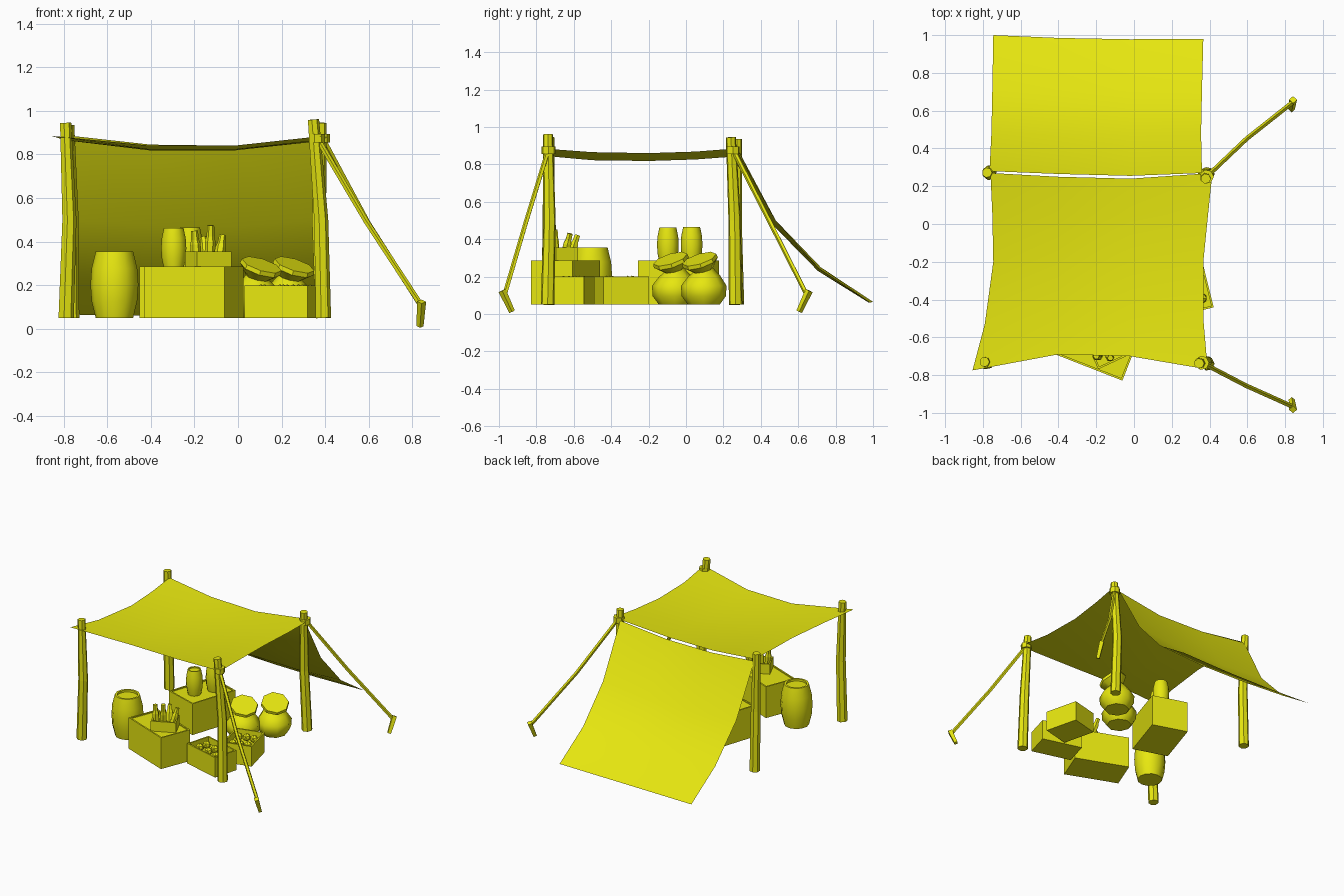
import bpy, bmesh, math, random
from mathutils import Vector, Matrix

if "Cube" in bpy.data.objects:
    bpy.data.objects.remove(bpy.data.objects["Cube"])

random.seed(4)
yellow = bpy.data.materials.new("yellow")
yellow.diffuse_color = (0.8, 0.8, 0.005, 1)
yellow.use_nodes = True
yellow.node_tree.nodes["Principled BSDF"].inputs["Base Color"].default_value = yellow.diffuse_color


def finish(name, bm, smooth=None, normals=True):
    if normals:
        bmesh.ops.recalc_face_normals(bm, faces=bm.faces[:])
    me = bpy.data.meshes.new(name)
    bm.to_mesh(me)
    bm.free()
    ob = bpy.data.objects.new(name, me)
    bpy.context.collection.objects.link(ob)
    me.materials.append(yellow)
    if smooth:
        bpy.ops.object.select_all(action='DESELECT')
        ob.select_set(True)
        bpy.context.view_layer.objects.active = ob
        bpy.ops.object.shade_smooth_by_angle(angle=math.radians(smooth))
    return ob


def tube(name, pts, radii, n=6, rim=0, smooth=None):
    """Rings swept along a path; rim > 0 sinks the last cap."""
    bm = bmesh.new()
    pts = [Vector(p) for p in pts]
    rings = []
    for i, (p, r) in enumerate(zip(pts, radii)):
        d = (pts[min(i + 1, len(pts) - 1)] - pts[max(i - 1, 0)]).normalized()
        q = Vector((0, 0, 1)).rotation_difference(d)
        rings.append([bm.verts.new(p + q @ Vector((r * math.cos(a), r * math.sin(a), 0)))
                      for a in (2 * math.pi * k / n for k in range(n))])
    for a, b in zip(rings, rings[1:]):
        for k in range(n):
            bm.faces.new((a[k], a[(k + 1) % n], b[(k + 1) % n], b[k]))
    bm.faces.new(rings[0][::-1])
    cap = bm.faces.new(rings[-1])
    if rim:
        sink(bm, cap, rim, rim)
    return finish(name, bm, smooth)


def sink(bm, face, wall, depth):
    bm.normal_update()
    n = face.normal.copy()
    bmesh.ops.inset_region(bm, faces=[face], thickness=wall)
    new = bmesh.ops.extrude_discrete_faces(bm, faces=[face])['faces'][0]
    bmesh.ops.translate(bm, verts=new.verts[:], vec=-n * depth)


def crate(name, centre, size, z0, angle, depth):
    """Box with a sunken top."""
    bm = bmesh.new()
    bmesh.ops.create_cube(bm, size=1)
    bmesh.ops.scale(bm, verts=bm.verts[:], vec=size)
    top = max(bm.faces, key=lambda f: f.calc_center_median().z)
    sink(bm, top, 0.015, depth)
    m = Matrix.Translation((*centre, z0 + size[2] / 2)) @ Matrix.Rotation(math.radians(angle), 4, 'Z')
    bmesh.ops.transform(bm, matrix=m, verts=bm.verts[:])
    return finish(name, bm)


def cloth(name, rows):
    bm = bmesh.new()
    grid = [[bm.verts.new(p) for p in row] for row in rows]
    for a, b in zip(grid, grid[1:]):
        for k in range(len(a) - 1):
            bm.faces.new((a[k], a[k + 1], b[k + 1], b[k]))
    return finish(name, bm, 60, normals=False)


def barrel(name, x, y, z, r, h):
    prof = [(0, .78), (.25, .95), (.5, 1), (.75, .95), (1, .78)]
    tube(name, [(x, y, z + t * h) for t, _ in prof], [r * s for _, s in prof], 12, rim=r * .14, smooth=35)


# Bent tent poles
poles = {
    "front_left_pole": [(-.79, -.73, .05), (-.775, -.735, .5), (-.792, -.73, .945)],
    "front_right_pole": [(.39, -.74, .05), (.38, -.73, .5), (.345, -.738, .96)],
    "back_left_pole": [(-.765, .275, .05), (-.765, .265, .5), (-.778, .272, .935)],
    "back_right_pole": [(.39, .265, .05), (.37, .26, .5), (.38, .24, .945)],
}
for name, pts in poles.items():
    tube(name, pts, [.037, .034, .027], 7)

# Roof canopy
cloth("canopy", [
    [(-.855, -.775, .885), (-.4, -.69, .84), (-.02, -.70, .84), (.39, -.77, .885)],
    [(-.79, -.53, .865), (-.4, -.5, .822), (-.02, -.5, .822), (.367, -.5, .865)],
    [(-.745, -.2, .86), (-.4, -.2, .818), (-.02, -.2, .818), (.367, -.2, .86)],
    [(-.75, .05, .868), (-.4, .05, .826), (-.02, .05, .826), (.392, .05, .868)],
    [(-.76, .27, .885), (-.4, .25, .845), (-.02, .24, .84), (.415, .27, .885)],
])

# Sloping back sheet
cloth("back_sheet", [
    [(-.765, .28, .875), (-.4, .265, .835), (-.02, .255, .83), (.36, .27, .875)],
    [(-.755, .48, .50), (-.4, .475, .475), (-.02, .47, .47), (.355, .48, .50)],
    [(-.75, .72, .25), (-.4, .71, .235), (-.02, .705, .23), (.36, .71, .245)],
    [(-.745, 1.0, .065), (-.4, .985, .06), (-.02, .978, .06), (.367, .98, .065)],
])

# Guy ropes with pegs and knots
for side, a, m, b, lean in (
        ("front", (.36, -.735, .88), (.59, -.855, .49), (.835, -.965, .115), -1),
        ("back", (.385, .25, .88), (.595, .45, .49), (.835, .64, .115), 1)):
    tube(side + "_rope", [a, m, b], [.013] * 3, 5)
    tube(side + "_knot", [(a[0], a[1], .855), (a[0], a[1], .895)], [.038] * 2, 7)
    tube(side + "_peg", [(.835, b[1] - lean * .035, .012), (.842, b[1] + lean * .018, .125)],
         [.016, .021], 4)

# Crates
crate("large_crate", (-.2025, -.645), (.397, .24, .235), .05, -21.4, .008)
crate("rear_crate", (-.27, -.04), (.265, .367, .235), .05, -18, .008)
crate("front_fruit_crate", (.2, -.598), (.30, .19, .15), .05, -15.5, .05)
crate("side_fruit_crate", (.29, -.345), (.21, .25, .15), .05, 14, .05)
crate("bottle_tray", (-.137, -.673), (.175, .13, .075), .28, 25, .05)

# Fruit lying in the open crates
for cx, cy, ang, w, d in ((.2, -.598, -15.5, .09, .045), (.29, -.345, 14, .055, .07)):
    rot = Matrix.Rotation(math.radians(ang), 3, 'Z')
    for i in range(6):
        p = rot @ Vector(((i % 3 - 1) * w, (i // 3 * 2 - 1) * d * random.uniform(.6, 1), 0))
        bm = bmesh.new()
        bmesh.ops.create_icosphere(bm, subdivisions=1, radius=.03,
                                   matrix=Matrix.Translation((cx + p.x, cy + p.y, .175)))
        finish("fruit", bm)

# Bottles leaning in the tray
for x, y, top, dx, dy in ((-.19, -.70, .45, -.01, 0), (-.13, -.70, .475, .005, -.01),
                          (-.09, -.65, .43, .02, .03), (-.14, -.62, .42, -.02, .04)):
    h = top - .31
    tube("bottle", [(x + dx * t, y + dy * t, .31 + h * t) for t in (0, .55, .7, 1)],
         [.024, .024, .018, .016], 6)

# Barrels
barrel("large_barrel", -.567, -.505, .05, .11, .305)
barrel("small_barrel_front", -.295, -.097, .277, .058, .185)
barrel("small_barrel_back", -.22, .03, .277, .058, .188)

# Tied sacks with flared mouths
for name, x, y in (("front_sack", .085, -.06), ("back_sack", .235, .095)):
    tube(name, [(x, y, .05), (x, y, .095), (x, y, .15), (x, y, .2), (x + .005, y - .005, .235),
                (x + .018, y - .018, .275), (x + .024, y - .024, .294)],
         [.085, .118, .122, .088, .055, .098, .095], 8, smooth=40)
